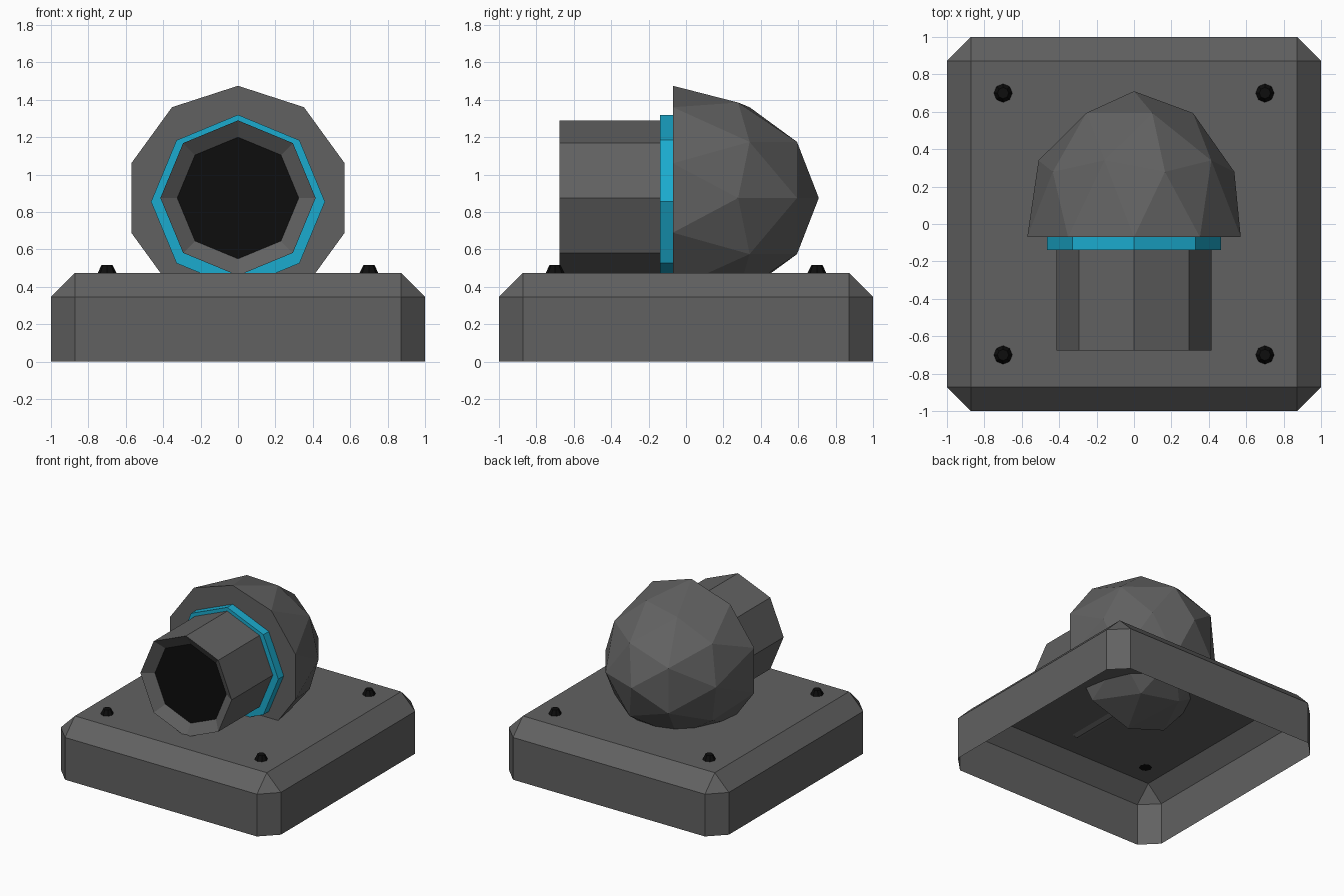
import bpy, bmesh, math
from mathutils import Matrix, Vector

if "Cube" in bpy.data.objects:
    bpy.data.objects.remove(bpy.data.objects["Cube"])


def material(name, rgb):
    m = bpy.data.materials.new(name)
    m.diffuse_color = (*rgb, 1)
    m.use_nodes = True
    m.node_tree.nodes["Principled BSDF"].inputs["Base Color"].default_value = m.diffuse_color
    return m


GREY = material("dark_grey", (0.12, 0.12, 0.12))
CYAN = material("cyan", (0.011, 0.41, 0.62))
BLACK = material("black", (0.004, 0.004, 0.004))


def finish(bm, name, mat, recalc=True):
    if recalc:
        bmesh.ops.recalc_face_normals(bm, faces=bm.faces[:])
    me = bpy.data.meshes.new(name)
    bm.to_mesh(me)
    bm.free()
    me.materials.append(mat)
    ob = bpy.data.objects.new(name, me)
    bpy.context.collection.objects.link(ob)
    return ob


def prism(name, mat, z, profile, closed, n=8):
    """Sweep (y, radius) points round an axis along y at height z."""
    bm = bmesh.new()
    rings = [[bm.verts.new((r * math.sin(2 * math.pi * k / n), y,
                            z + r * math.cos(2 * math.pi * k / n)))
              for k in range(n)] for y, r in profile]
    pairs = list(zip(rings, rings[1:])) + ([(rings[-1], rings[0])] if closed else [])
    for a, b in pairs:
        for k in range(n):
            j = (k + 1) % n
            bm.faces.new((a[k], a[j], b[j], b[k]))
    return finish(bm, name, mat)


# Base: chamfered box, open underneath
H, C = 0.475, 0.128
bm = bmesh.new()
bmesh.ops.create_cube(bm, size=1, matrix=Matrix.Translation((0, 0, H / 2))
                      @ Matrix.Diagonal((2, 2, H, 1)))
edges = [e for e in bm.edges if max(v.co.z for v in e.verts) > 0.01]
bmesh.ops.bevel(bm, geom=edges, offset=C, segments=1, profile=0.5, affect='EDGES')
bottom = [f for f in bm.faces if all(abs(v.co.z) < 1e-4 for v in f.verts)]
for f in bm.faces:
    f.normal_update()
bmesh.ops.delete(bm, geom=bottom, context='FACES')
finish(bm, "base", GREY, recalc=False)

# Rear housing: faceted half ball, stretched backwards and capped in front
AXIS = 0.875
bm = bmesh.new()
bmesh.ops.create_icosphere(bm, subdivisions=2, radius=0.6)
bmesh.ops.delete(bm, geom=[v for v in bm.verts if v.co.z < -0.01], context='VERTS')
bmesh.ops.holes_fill(bm, edges=[e for e in bm.edges if e.is_boundary], sides=0)
bm.transform(Matrix.Translation((0, -0.07, AXIS)) @ Matrix.Diagonal((1, 1.3, 1, 1))
             @ Matrix.Rotation(-math.pi / 2, 4, 'X'))
finish(bm, "rear_housing", GREY)

# Barrel with inward-sloping rim, coloured collar
prism("barrel", GREY, AXIS, [(-0.07, 0.415), (-0.675, 0.415), (-0.615, 0.325)], False)
prism("collar", CYAN, 0.855, [(-0.14, 0.465), (-0.07, 0.465), (-0.07, 0.36), (-0.14, 0.36)], True)

# Lens: flat black disc inside the rim
bm = bmesh.new()
f = bm.faces.new([bm.verts.new((0.325 * math.sin(k * math.pi / 4), -0.615,
                                AXIS + 0.325 * math.cos(k * math.pi / 4)))
                  for k in range(8)])
f.normal_update()
if f.normal.y > 0:
    f.normal_flip()
finish(bm, "lens", BLACK, recalc=False)

# Corner bolts
for i, (sx, sy) in enumerate([(-1, -1), (1, -1), (-1, 1), (1, 1)]):
    bm = bmesh.new()
    bmesh.ops.create_cone(bm, cap_ends=True, segments=8, radius1=0.05, radius2=0.03, depth=0.042,
                          matrix=Matrix.Translation((0.7 * sx, 0.7 * sy, H + 0.02)))
    finish(bm, f"bolt_{i + 1}", BLACK)
